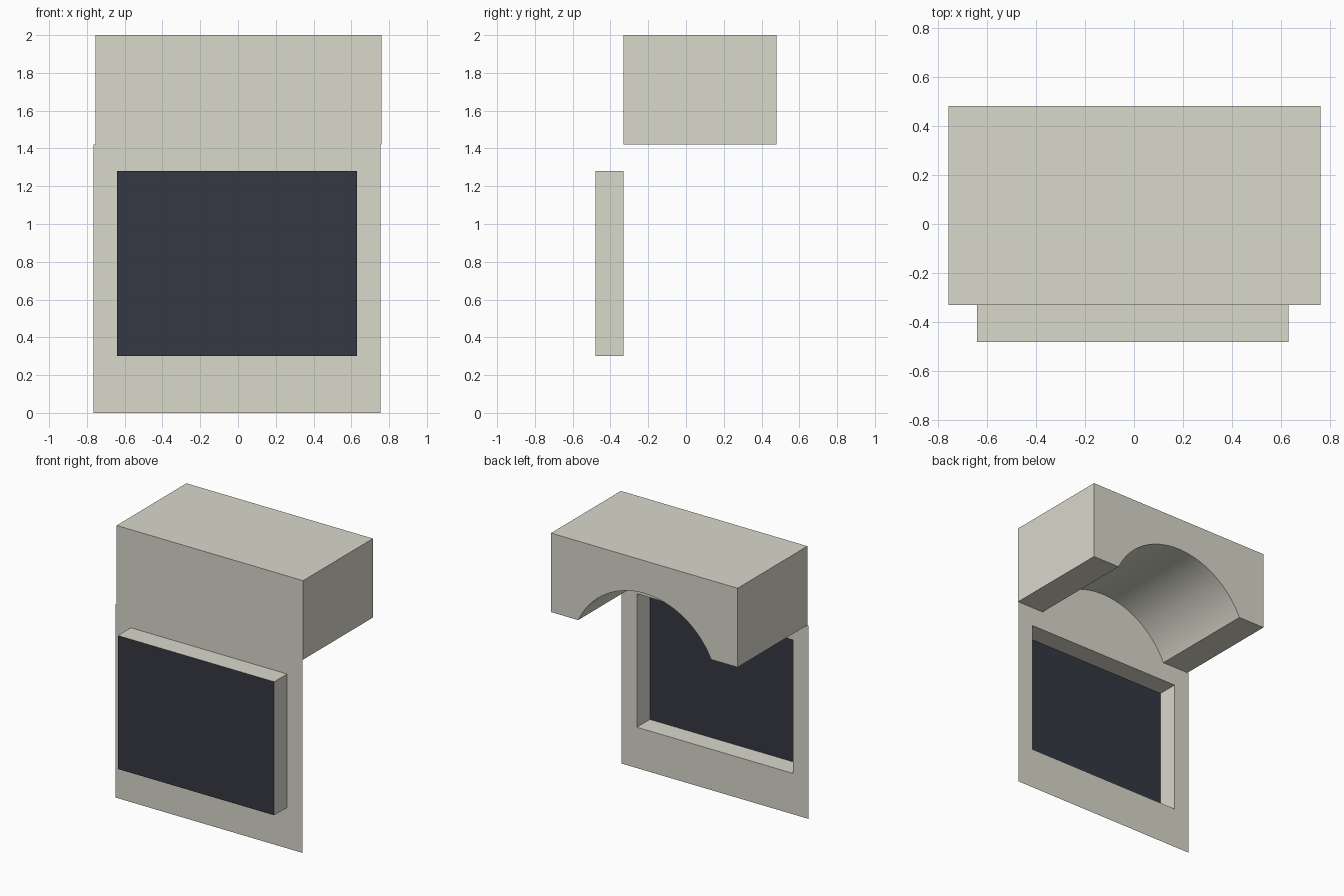
import bpy, bmesh, math

if "Cube" in bpy.data.objects:
    bpy.data.objects.remove(bpy.data.objects["Cube"])

FRONT, BACK, SCREEN_Y = -0.33, 0.48, -0.48
SPLIT, TOP = 1.42, 2.0


def finish(name, bm, color=None):
    mesh = bpy.data.meshes.new(name)
    bm.to_mesh(mesh)
    bm.free()
    ob = bpy.data.objects.new(name, mesh)
    bpy.context.collection.objects.link(ob)
    mat = bpy.data.materials.new(name + "_paint")
    mat.diffuse_color = color or (0.70, 0.69, 0.60, 1)
    mat.use_nodes = True
    mat.node_tree.nodes["Principled BSDF"].inputs["Base Color"].default_value = mat.diffuse_color
    mesh.materials.append(mat)
    return ob


def loop(bm, pts, y):
    return [bm.verts.new((x, y, z)) for x, z in pts]


def rect(x0, x1, z0, z1):
    return [(x0, z0), (x1, z0), (x1, z1), (x0, z1)]


def bridge(bm, a, b):
    n = len(a)
    for i in range(n):
        j = (i + 1) % n
        bm.faces.new((a[i], a[j], b[j], b[i]))


# Upper housing: block with an arched channel underneath, closed at the front
half, rise, steps = 0.54, 0.34, 32
radius = (half ** 2 + rise ** 2) / (2 * rise)
sweep = math.asin(half / radius)
arch = []
for i in range(steps + 1):
    a = -sweep + 2 * sweep * i / steps
    arch.append((radius * math.sin(a), SPLIT + rise - radius + radius * math.cos(a)))
arch[0], arch[-1] = (-half, SPLIT), (half, SPLIT)
profile = [(-0.755, SPLIT)] + arch + [(0.76, SPLIT), (0.76, TOP), (-0.755, TOP)]

bm = bmesh.new()
front, back = loop(bm, profile, FRONT), loop(bm, profile, BACK)
bridge(bm, front, back)
bm.faces.new(back)
bm.faces.new([front[i] for i in (0, 1, steps + 1, -3, -2, -1)])
bmesh.ops.recalc_face_normals(bm, faces=bm.faces)
housing = finish("upper_housing", bm)
bpy.context.view_layer.objects.active = housing
housing.select_set(True)
bpy.ops.object.shade_smooth_by_angle(angle=math.radians(30))
housing.select_set(False)

# Thin front panel with the raised screen surround
opening = rect(-0.64, 0.63, 0.30, 1.28)
bm = bmesh.new()
outer = loop(bm, rect(-0.765, 0.755, 0, SPLIT), FRONT)
inner = loop(bm, opening, FRONT)
lip = loop(bm, opening, SCREEN_Y)
bridge(bm, outer, inner)
bridge(bm, inner, lip)
finish("front_panel", bm)

# Dark screen
bm = bmesh.new()
bm.faces.new(loop(bm, opening, SCREEN_Y))
finish("screen", bm, (0.035, 0.04, 0.055, 1))
